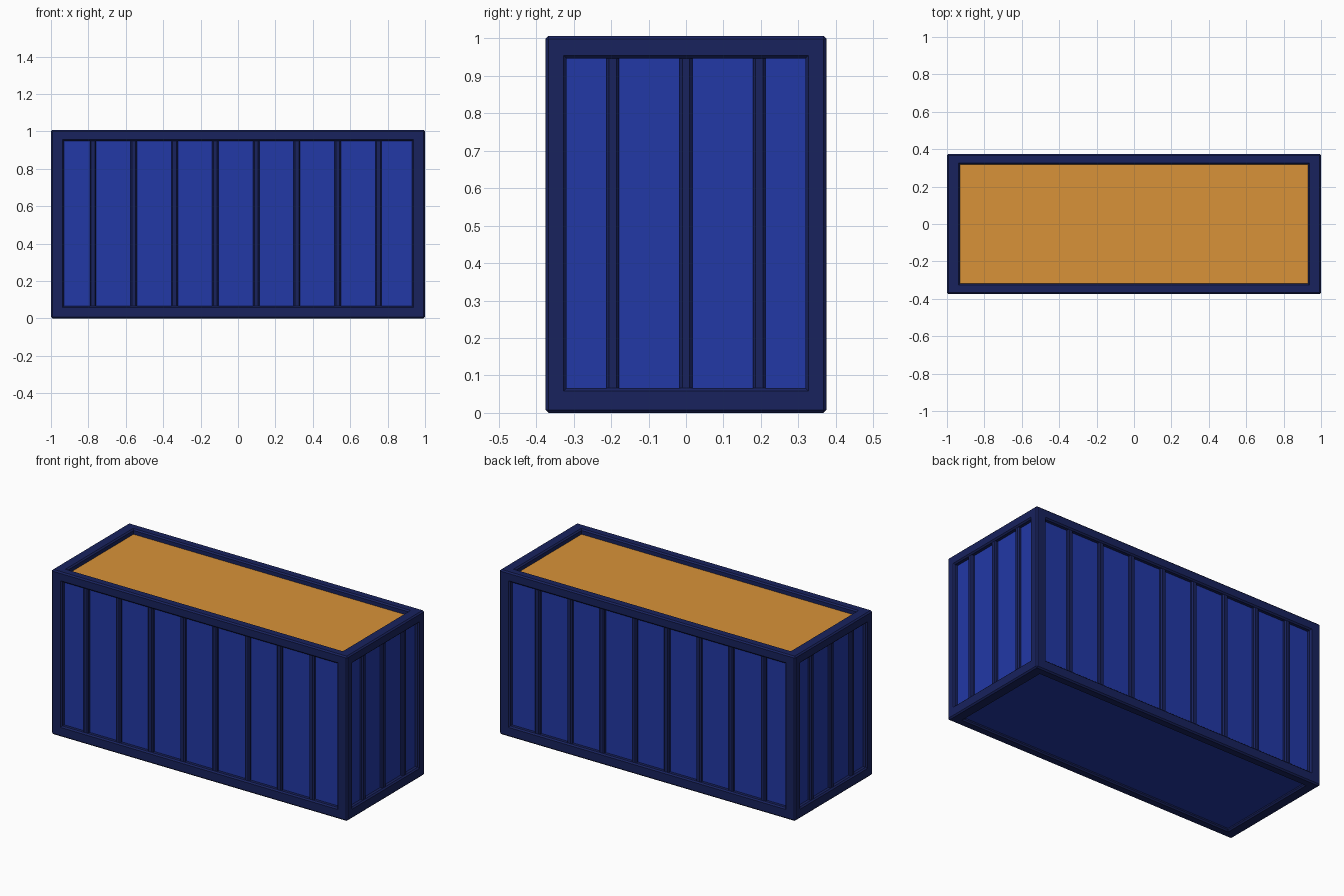
import bpy, bmesh

if "Cube" in bpy.data.objects:
    bpy.data.objects.remove(bpy.data.objects["Cube"])

L, W, H = 1.0, 0.375, 1.007      # half length, half width, full height
TX, TY, TT, TB = 0.07, 0.056, 0.06, 0.066   # frame bar thicknesses


def material(name, color):
    m = bpy.data.materials.new(name)
    m.diffuse_color = (*color, 1)
    m.use_nodes = True
    m.node_tree.nodes["Principled BSDF"].inputs["Base Color"].default_value = m.diffuse_color
    return m


frame_mat = material("navy_frame", (0.009, 0.016, 0.11))
panel_mat = material("blue_panel", (0.016, 0.04, 0.38))
cargo_mat = material("orange_fill", (0.69, 0.29, 0.04))


def box(name, lo, hi, mat, bevel=0.0):
    """Axis aligned box from corner lo to corner hi, optionally chamfered."""
    bm = bmesh.new()
    bmesh.ops.create_cube(bm, size=1)
    for v in bm.verts:
        v.co = [hi[i] if v.co[i] > 0 else lo[i] for i in range(3)]
    mesh = bpy.data.meshes.new(name)
    bm.to_mesh(mesh)
    bm.free()
    mesh.materials.append(mat)
    ob = bpy.data.objects.new(name, mesh)
    bpy.context.collection.objects.link(ob)
    if bevel:
        mod = ob.modifiers.new("bevel", 'BEVEL')
        mod.width = bevel
        mod.segments = 1
    return ob


def span(sign, outer, inner):
    """Ordered pair of coordinates between inner and outer on one side."""
    return sorted((sign * outer, sign * inner))


# Inner body: flat panels set back from the frame
box("body_panels", (-L + 0.026, -W + 0.026, 0.016), (L - 0.026, W - 0.026, 0.965), panel_mat)

# Fill visible inside the top rim
box("top_fill", (-L + 0.05, -W + 0.04, 0.94), (L - 0.05, W - 0.04, 0.976), cargo_mat)

# Corner posts
for sx in (-1, 1):
    for sy in (-1, 1):
        x0, x1 = span(sx, L, L - TX)
        y0, y1 = span(sy, W, W - TY)
        box("corner_post", (x0, y0, 0), (x1, y1, H), frame_mat, 0.008)

# Top and bottom rails
for level, z0, z1 in (("bottom", 0, TB), ("top", H - TT, H)):
    for s in (-1, 1):
        y0, y1 = span(s, W, W - TY)
        box(level + "_long_rail", (-L, y0, z0), (L, y1, z1), frame_mat, 0.008)
        x0, x1 = span(s, L, L - TX)
        box(level + "_end_rail", (x0, -W, z0), (x1, W, z1), frame_mat, 0.008)

# Vertical ribs on the long sides
RIB = 0.017
for i in range(8):
    x = -0.775 + 0.218 * i
    for s in (-1, 1):
        y0, y1 = span(s, W - 0.008, W - 0.05)
        box("side_rib", (x - RIB, y0, TB - 0.02), (x + RIB, y1, H - TT + 0.02), frame_mat, 0.007)

# Vertical ribs on the ends
for y in (-0.196, 0, 0.196):
    for s in (-1, 1):
        x0, x1 = span(s, L - 0.008, L - 0.05)
        box("end_rib", (x0, y - RIB, TB - 0.02), (x1, y + RIB, H - TT + 0.02), frame_mat, 0.007)
